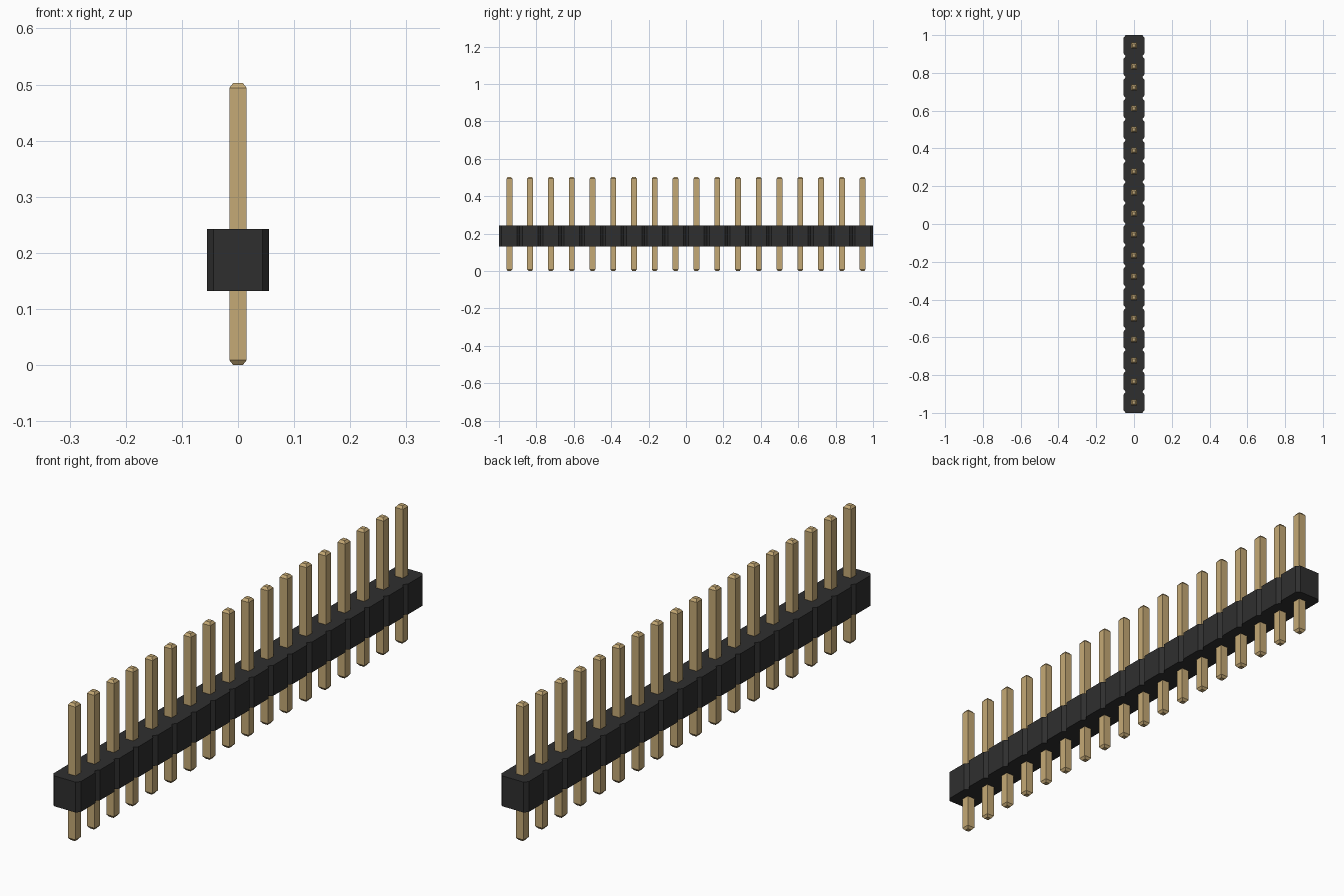
import bpy, bmesh

cube = bpy.data.objects.get("Cube")
if cube:
    bpy.data.objects.remove(cube, do_unlink=True)

COUNT = 18
PITCH = 2.0 / COUNT
BODY_Z0, BODY_Z1 = 0.132, 0.243
BODY_HALF = 0.0555
NOTCH_X, NOTCH_Y = 0.012, 0.014
PIN_HALF, TIP_HALF = 0.0155, 0.0085
PIN_TOP, TIP = 0.503, 0.009


def make_material(name, color, roughness, metallic=0.0):
    mat = bpy.data.materials.new(name)
    mat.use_nodes = True
    mat.diffuse_color = color
    bsdf = mat.node_tree.nodes["Principled BSDF"]
    bsdf.inputs["Base Color"].default_value = color
    bsdf.inputs["Roughness"].default_value = roughness
    bsdf.inputs["Metallic"].default_value = metallic
    return mat


def add_object(name, bm, mat):
    bmesh.ops.recalc_face_normals(bm, faces=bm.faces[:])
    mesh = bpy.data.meshes.new(name)
    bm.to_mesh(mesh)
    bm.free()
    mesh.materials.append(mat)
    obj = bpy.data.objects.new(name, mesh)
    bpy.context.collection.objects.link(obj)
    return obj


def loft(bm, rings):
    """Join equal rings of points with side faces and cap both ends."""
    loops = [[bm.verts.new(p) for p in ring] for ring in rings]
    n = len(loops[0])
    for a, b in zip(loops, loops[1:]):
        for i in range(n):
            j = (i + 1) % n
            bm.faces.new((a[i], a[j], b[j], b[i]))
    bm.faces.new(loops[0][::-1])
    bm.faces.new(loops[-1])


black = make_material("black plastic", (0.028, 0.028, 0.028, 1), 0.6)
gold = make_material("pale gold", (0.56, 0.40, 0.18, 1), 0.4)

# Housing: one strip of chamfered cells, notched between neighbours
side = []
for i in range(COUNT):
    y0 = -1 + i * PITCH
    if i == 0:
        side.append((BODY_HALF - NOTCH_X, y0))
    side += [(BODY_HALF, y0 + NOTCH_Y),
             (BODY_HALF, y0 + PITCH - NOTCH_Y),
             (BODY_HALF - NOTCH_X, y0 + PITCH)]
outline = side + [(-x, y) for x, y in reversed(side)]
bm = bmesh.new()
loft(bm, [[(x, y, z) for x, y in outline] for z in (BODY_Z0, BODY_Z1)])
add_object("housing", bm, black)

# Pins: square posts with tapered tips at both ends
pin_levels = [(0, TIP_HALF), (TIP, PIN_HALF),
              (PIN_TOP - TIP, PIN_HALF), (PIN_TOP, TIP_HALF)]
corners = [(-1, -1), (1, -1), (1, 1), (-1, 1)]
bm = bmesh.new()
loft(bm, [[(cx * h, cy * h, z) for cx, cy in corners] for z, h in pin_levels])
first = add_object("pin_01", bm, gold)
for i in range(COUNT):
    pin = first
    if i:
        pin = bpy.data.objects.new(f"pin_{i + 1:02d}", first.data)
        bpy.context.collection.objects.link(pin)
    pin.location.y = -1 + (i + 0.5) * PITCH
